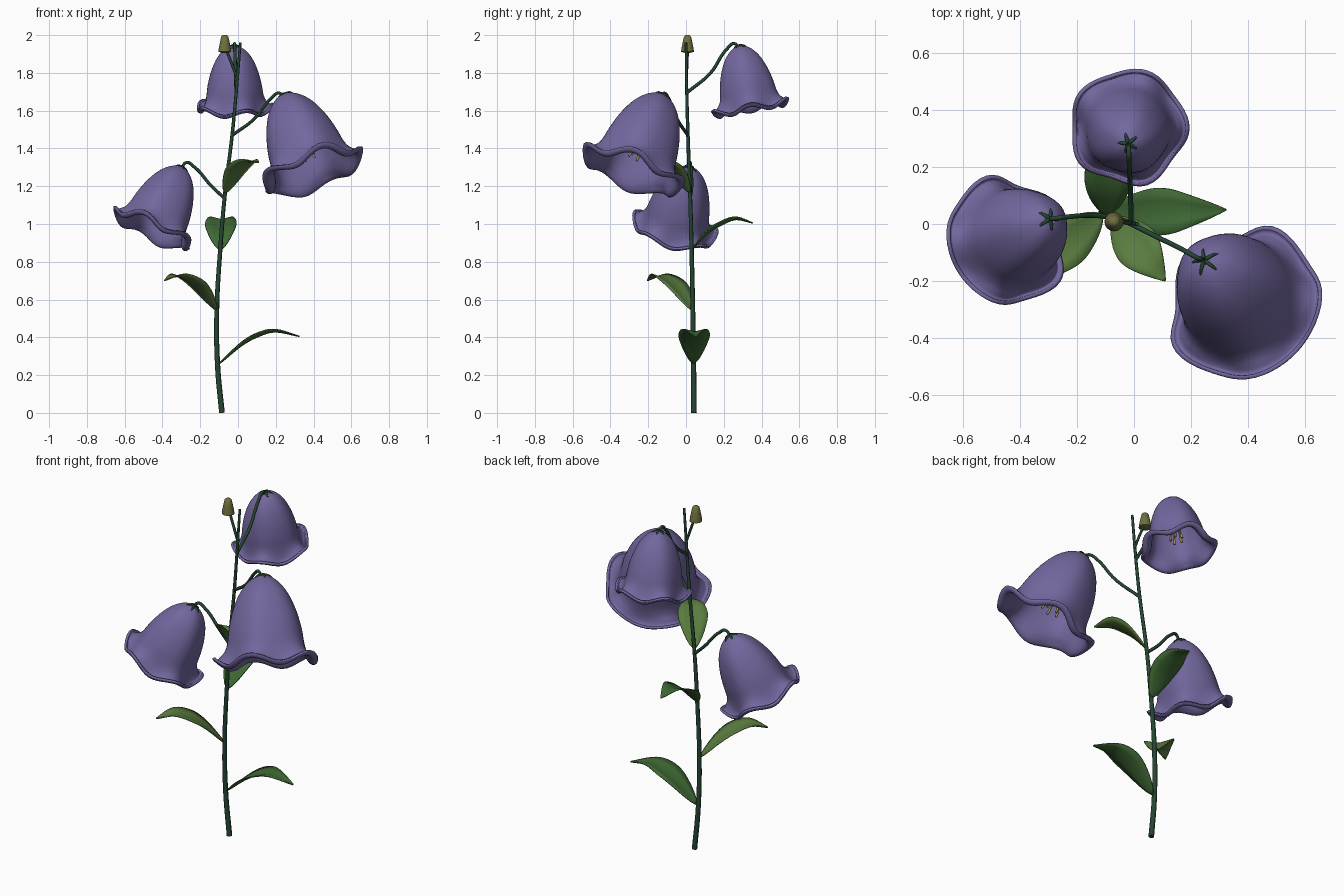
import bpy, bmesh, math
from mathutils import Vector

if "Cube" in bpy.data.objects:
    bpy.data.objects.remove(bpy.data.objects["Cube"])


def material(name, rgb):
    m = bpy.data.materials.new(name)
    m.diffuse_color = (*rgb, 1)
    m.use_nodes = True
    m.node_tree.nodes["Principled BSDF"].inputs["Base Color"].default_value = m.diffuse_color
    return m


PURPLE = material("petal_purple", (0.17, 0.135, 0.34))
STEM = material("stem_green", (0.018, 0.06, 0.032))
LEAF = material("leaf_green", (0.05, 0.14, 0.035))
LEAF2 = material("leaf_light_green", (0.10, 0.20, 0.05))
BUD = material("bud_olive", (0.16, 0.16, 0.05))
YELLOW = material("stamen_yellow", (0.35, 0.27, 0.10))


def activate(ob):
    bpy.ops.object.select_all(action='DESELECT')
    ob.select_set(True)
    bpy.context.view_layer.objects.active = ob


def tube(name, pts, r0, r1, mat):
    """Smooth tapered tube through the points."""
    cu = bpy.data.curves.new(name, 'CURVE')
    cu.dimensions = '3D'
    cu.bevel_depth, cu.bevel_resolution = 1.0, 2
    cu.resolution_u, cu.use_fill_caps = 8, True
    sp = cu.splines.new('BEZIER')
    sp.bezier_points.add(len(pts) - 1)
    for i, (bp, p) in enumerate(zip(sp.bezier_points, pts)):
        bp.co = p
        bp.handle_left_type = bp.handle_right_type = 'AUTO'
        bp.radius = r0 + (r1 - r0) * i / (len(pts) - 1)
    ob = bpy.data.objects.new(name, cu)
    bpy.context.collection.objects.link(ob)
    activate(ob)
    bpy.ops.object.convert(target='MESH')
    ob = bpy.context.object
    ob.data.materials.clear()
    ob.data.materials.append(mat)
    bpy.ops.object.shade_smooth_by_angle(angle=math.radians(50))
    return ob


def grid(name, rows, mat, thick=0, closed=False, cap=False):
    """Skin over rows of points."""
    bm = bmesh.new()
    vs = [[bm.verts.new(p) for p in row] for row in rows]
    n = len(rows[0])
    for a, b in zip(vs, vs[1:]):
        for j in range(n if closed else n - 1):
            k = (j + 1) % n
            bm.faces.new((a[j], a[k], b[k], b[j]))
    if cap:
        bm.faces.new(vs[0])
        bm.faces.new(vs[-1])
    bmesh.ops.recalc_face_normals(bm, faces=bm.faces)
    me = bpy.data.meshes.new(name)
    bm.to_mesh(me)
    bm.free()
    me.materials.append(mat)
    ob = bpy.data.objects.new(name, me)
    bpy.context.collection.objects.link(ob)
    activate(ob)
    bpy.ops.object.shade_smooth_by_angle(angle=math.radians(50))
    if thick:
        s = ob.modifiers.new("thickness", 'SOLIDIFY')
        s.thickness, s.offset = thick, 0
    return ob


def smooth_path(pts, steps):
    """Catmull-Rom sampling of a short point list."""
    p = [Vector(q) for q in pts]
    p = [2 * p[0] - p[1]] + p + [2 * p[-1] - p[-2]]
    out = []
    for i in range(1, len(p) - 2):
        a, b, c, d = p[i - 1:i + 3]
        for k in range(steps):
            t = k / steps
            out.append(0.5 * (2 * b + (c - a) * t + (2 * a - 5 * b + 4 * c - d) * t * t
                              + (3 * b - a - 3 * c + d) * t ** 3))
    return out + [p[-2]]


# Bell profile: distance along the axis, radius
PROFILE = [(0, .03, 0), (.03, .10, 0), (.10, .185, 0), (.22, .27, 0), (.40, .345, 0), (.60, .395, 0),
           (.77, .42, 0), (.88, .455, 0), (.945, .50, 0), (.968, .535, 0), (.955, .565, 0), (.93, .578, 0)]


def flower(tag, apex, axis, size, phase):
    rot = Vector((0, 0, -1)).rotation_difference(Vector(axis).normalized())
    apex = Vector(apex)

    def place(x, y, z):
        return apex + rot @ (Vector((x, y, z)) * size)

    # five-lobed bell with a wavy, rolled rim
    rows = []
    for q in smooth_path(PROFILE, 3):
        w = min(1, max(0, (q.x - .6) / .33)) ** 2
        row = []
        for j in range(60):
            a = 2 * math.pi * j / 60
            c = math.cos(5 * (a - phase))
            r = q.y * (1 + c * (.02 + .03 * w))
            row.append(place(r * math.cos(a), r * math.sin(a), -q.x + .05 * w * c))
        rows.append(row)
    grid("bell_" + tag, rows, PURPLE, .014, closed=True)
    # sepals and stamens
    for k in range(5):
        a = phase + 2 * math.pi * (k + .5) / 5
        c, s = math.cos(a), math.sin(a)
        tube(f"sepal_{tag}_{k}", [place(.01 * c, .01 * s, .02), place(.08 * c, .08 * s, .0),
                                  place(.13 * c, .13 * s, -.06)], .008, .002, STEM)
        tube(f"stamen_{tag}_{k}", [place(.02 * c, .02 * s, -.05), place(.05 * c, .05 * s, -.45),
                                   place(.09 * c, .09 * s, -.74)], .004, .004, YELLOW)
        tube(f"anther_{tag}_{k}", [place(.085 * c, .085 * s, -.72),
                                   place(.10 * c, .10 * s, -.79)], .007, .006, YELLOW)


def leaf(tag, pts, half, mat):
    """Pointed blade, slightly folded along its middle."""
    mid = smooth_path(pts, 5)
    d = mid[-1] - mid[0]
    side = Vector((-d.y, d.x, 0)).normalized()
    rows = []
    for i, m in enumerate(mid):
        t = i / (len(mid) - 1)
        w = half * max(.03, math.sin(math.pi * t ** .82) ** .85)
        rows.append([m + side * w * u + Vector((0, 0, .25 * w * (abs(u) - .5)))
                     for u in (-1, -.5, 0, .5, 1)])
    grid("leaf_" + tag, rows, mat, .006)


# Main stem
tube("stem", [(-.085, .042, 0), (-.108, .04, .25), (-.112, .036, .55), (-.095, .03, .85), (-.07, .022, 1.15),
              (-.03, .01, 1.48), (-.005, .003, 1.75), (.012, 0, 1.96)], .015, .007, STEM)

# Flower stalks
tube("stalk_right", [(-.03, .01, 1.47), (.09, -.05, 1.56), (.18, -.095, 1.67), (.215, -.115, 1.693),
                     (.25, -.13, 1.67)], .009, .008, STEM)
tube("stalk_left", [(-.07, .022, 1.135), (-.14, .03, 1.2), (-.235, .025, 1.305), (-.275, .02, 1.325),
                    (-.30, .017, 1.28)], .009, .008, STEM)
tube("stalk_back", [(-.01, .005, 1.695), (-.013, .13, 1.80), (-.017, .215, 1.925), (-.018, .255, 1.955),
                    (-.02, .285, 1.92)], .009, .008, STEM)

# Flowers
flower("right", (.25, -.13, 1.68), (.147, -.16, -.41), .475, -.03)
flower("left", (-.30, .017, 1.295), (-.155, -.08, -.33), .385, math.pi)
flower("back", (-.02, .285, 1.938), (0, .06, -.34), .345, 0)

# Bud on its stalk
tube("bud_stalk", [(0, .003, 1.76), (-.03, .005, 1.84), (-.065, .01, 1.93)], .008, .007, STEM)
bud = [(.012, 1.905), (.034, 1.912), (.032, 1.93), (.025, 1.965), (.019, 1.992), (.010, 2.0)]
grid("bud", [[(-.07 + r * math.cos(k * math.pi / 8), .008 + r * math.sin(k * math.pi / 8), z)
              for k in range(16)] for r, z in bud], BUD, closed=True, cap=True)

# Leaves
leaf("lowest_right", [(-.10, .04, .26), (.02, .042, .365), (.11, .044, .415), (.2, .046, .435),
                      (.325, .05, .405)], .083, LEAF)
leaf("lower_left", [(-.112, .036, .54), (-.19, -.03, .645), (-.25, -.085, .70), (-.32, -.145, .728),
                    (-.39, -.205, .70)], .08, LEAF2)
leaf("back", [(-.095, .03, .86), (-.093, .11, .955), (-.09, .19, 1.005), (-.088, .265, 1.03),
              (-.085, .355, 1.005)], .083, LEAF)
leaf("upper_front", [(-.07, .022, 1.16), (-.02, -.04, 1.26), (.02, -.09, 1.31), (.06, -.14, 1.335),
                     (.11, -.20, 1.325)], .08, LEAF2)
